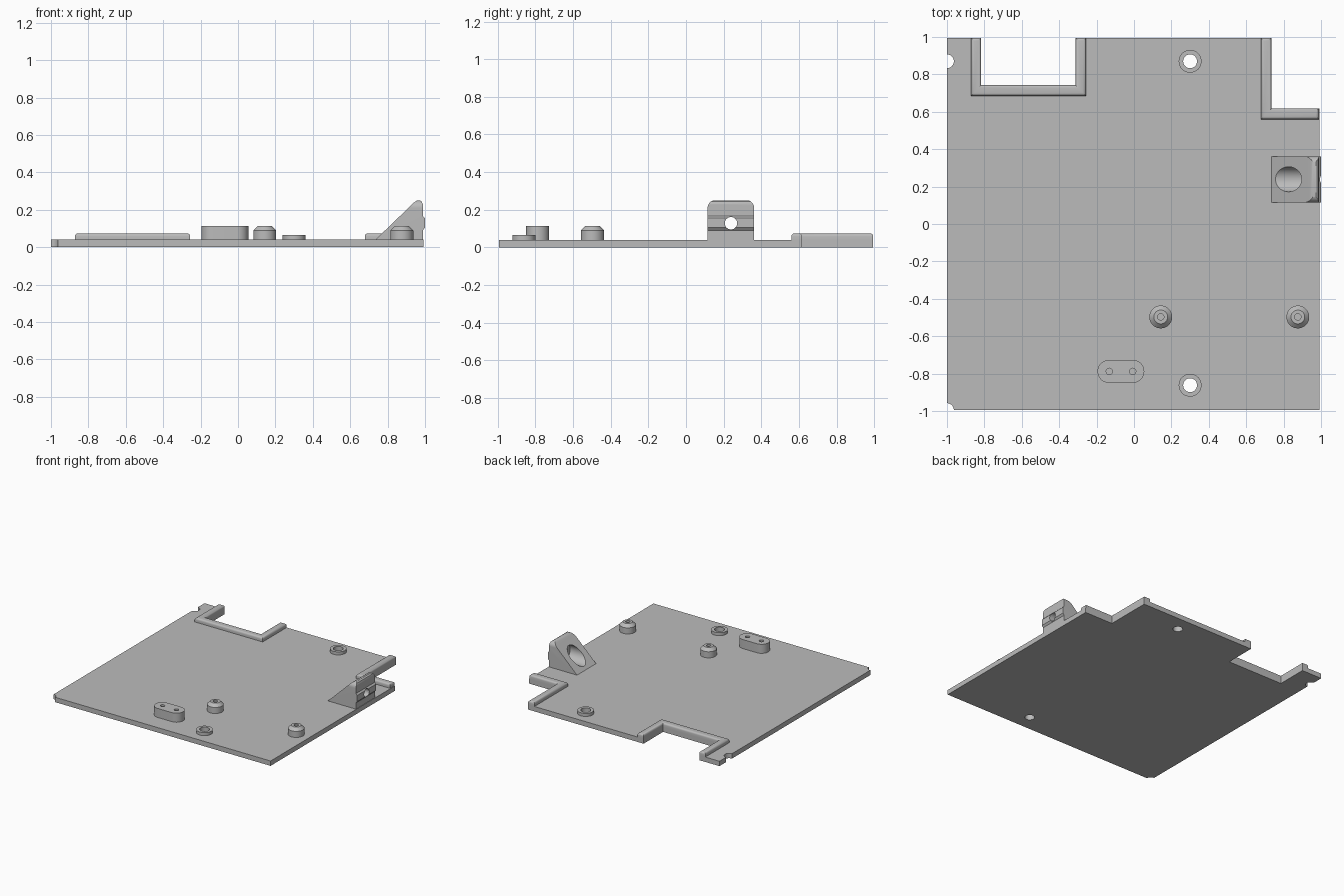
import bpy, bmesh, math
from mathutils import Vector

cube = bpy.data.objects.get("Cube")
if cube:
    bpy.data.objects.remove(cube, do_unlink=True)

grey = bpy.data.materials.new("plain grey")
grey.use_nodes = True
grey.diffuse_color = (0.5, 0.5, 0.5, 1)
grey.node_tree.nodes["Principled BSDF"].inputs["Base Color"].default_value = (0.5, 0.5, 0.5, 1)

TOP = 0.04
BACK = 0.995


def prism(name, outline, low, high, axis="z", rim=0.0):
    """Extrude an outline along an axis; rim rounds the upper edges."""
    place = {"z": lambda a, b, h: (a, b, h),
             "y": lambda a, b, h: (a, h, b),
             "x": lambda a, b, h: (h, a, b)}[axis]
    bm = bmesh.new()
    face = bm.faces.new([bm.verts.new(place(a, b, low)) for a, b in outline])
    made = bmesh.ops.extrude_face_region(bm, geom=[face])["geom"]
    moved = [g for g in made if isinstance(g, bmesh.types.BMVert)]
    bmesh.ops.translate(bm, verts=moved, vec=Vector(place(0, 0, high - low)))
    if rim:
        edges = [e for e in bm.edges if all(v in moved for v in e.verts)]
        bmesh.ops.bevel(bm, geom=edges, offset=rim, segments=4, profile=0.5, affect="EDGES")
    bmesh.ops.recalc_face_normals(bm, faces=bm.faces)
    mesh = bpy.data.meshes.new(name)
    bm.to_mesh(mesh)
    bm.free()
    mesh.materials.append(grey)
    obj = bpy.data.objects.new(name, mesh)
    bpy.context.collection.objects.link(obj)
    return obj


def circle(cx, cy, r, n=40):
    return [(cx + r * math.cos(math.tau * i / n), cy + r * math.sin(math.tau * i / n))
            for i in range(n)]


def rounded_box(x0, x1, y0, y1, r, n=10):
    pts = []
    corners = ((x1 - r, y1 - r), (x0 + r, y1 - r), (x0 + r, y0 + r), (x1 - r, y0 + r))
    for k, (cx, cy) in enumerate(corners):
        for i in range(n + 1):
            a = math.pi / 2 * (k + i / n)
            pts.append((cx + r * math.cos(a), cy + r * math.sin(a)))
    return pts


def activate(obj):
    bpy.ops.object.select_all(action="DESELECT")
    obj.select_set(True)
    bpy.context.view_layer.objects.active = obj


def combine(obj, cutter, operation="DIFFERENCE"):
    cutter.hide_render = True
    activate(obj)
    mod = obj.modifiers.new("cut", "BOOLEAN")
    mod.operation, mod.solver, mod.object = operation, "EXACT", cutter
    bpy.ops.object.modifier_apply(modifier=mod.name)
    bpy.data.objects.remove(cutter, do_unlink=True)


def finish(obj):
    activate(obj)
    bpy.ops.object.shade_smooth_by_angle(angle=math.radians(30))


# Base plate with a rear notch and a corner notch
plate = prism("base_plate", [
    (-1, -BACK), (0.992, -BACK), (0.992, 0.617), (0.735, 0.617), (0.735, BACK),
    (-0.312, BACK), (-0.312, 0.742), (-0.817, 0.742), (-0.817, BACK), (-1, BACK)], 0, TOP)
screw_holes = [(0.3, 0.87), (0.3, -0.862)]
for x, y in screw_holes + [(-1, 0.87), (-1, -BACK)]:
    combine(plate, prism("hole_cutter", circle(x, y, 0.037), -0.1, 0.2))
finish(plate)

# Rounded ribs following both notches
finish(prism("rear_notch_rib", [
    (-0.872, BACK), (-0.872, 0.685), (-0.256, 0.685), (-0.256, BACK),
    (-0.312, BACK), (-0.312, 0.742), (-0.817, 0.742), (-0.817, BACK)], TOP, 0.074, rim=0.016))
finish(prism("corner_notch_rib", [
    (0.678, BACK), (0.678, 0.56), (0.988, 0.56), (0.988, 0.617),
    (0.735, 0.617), (0.735, BACK)], TOP, 0.074, rim=0.016))

# Low rings around the screw holes
for i, (x, y) in enumerate(screw_holes):
    ring = prism(f"screw_ring_{i + 1}", circle(x, y, 0.061), TOP, 0.065)
    combine(ring, prism("ring_cutter", circle(x, y, 0.037), 0, 0.2))
    finish(ring)

# Round posts with a tapered top and a pilot hole
for i, x in enumerate((0.143, 0.876)):
    y = -0.497
    post = prism(f"round_post_{i + 1}", circle(x, y, 0.061), TOP, 0.114)
    bm = bmesh.new()
    bm.from_mesh(post.data)
    rim = [e for e in bm.edges if all(v.co.z > 0.1 for v in e.verts)]
    bmesh.ops.bevel(bm, geom=rim, offset=0.024, segments=1, affect="EDGES")
    bm.to_mesh(post.data)
    bm.free()
    combine(post, prism("pilot_cutter", circle(x, y, 0.017, 24), 0.05, 0.2))
    finish(post)

# Oblong post with two pilot holes
oblong = prism("oblong_post", rounded_box(-0.195, 0.055, -0.849, -0.727, 0.0605), TOP, 0.114)
for x in (-0.132, -0.007):
    combine(oblong, prism("pilot_cutter", circle(x, -0.788, 0.017, 24), 0.05, 0.2))
finish(oblong)

# Sloped bracket with an outer lip, rounded top corners and a stepped bore
bracket = prism("sloped_bracket", [
    (0.735, TOP), (0.942, 0.24), (0.956, 0.249), (0.972, 0.25), (0.983, 0.243),
    (0.988, 0.23), (0.988, 0.167), (1.0, 0.155), (1.0, 0.105), (0.988, 0.09),
    (0.988, TOP)], 0.115, 0.362, axis="y")
combine(bracket, prism("corner_cutter", rounded_box(0.115, 0.362, -0.2, 0.251, 0.042),
                       0.6, 1.2, axis="x"), "INTERSECT")
combine(bracket, prism("bore_cutter", circle(0.239, 0.128, 0.067), 0.6, 0.93, axis="x"))
combine(bracket, prism("through_cutter", circle(0.239, 0.128, 0.033), 0.9, 1.2, axis="x"))
finish(bracket)
